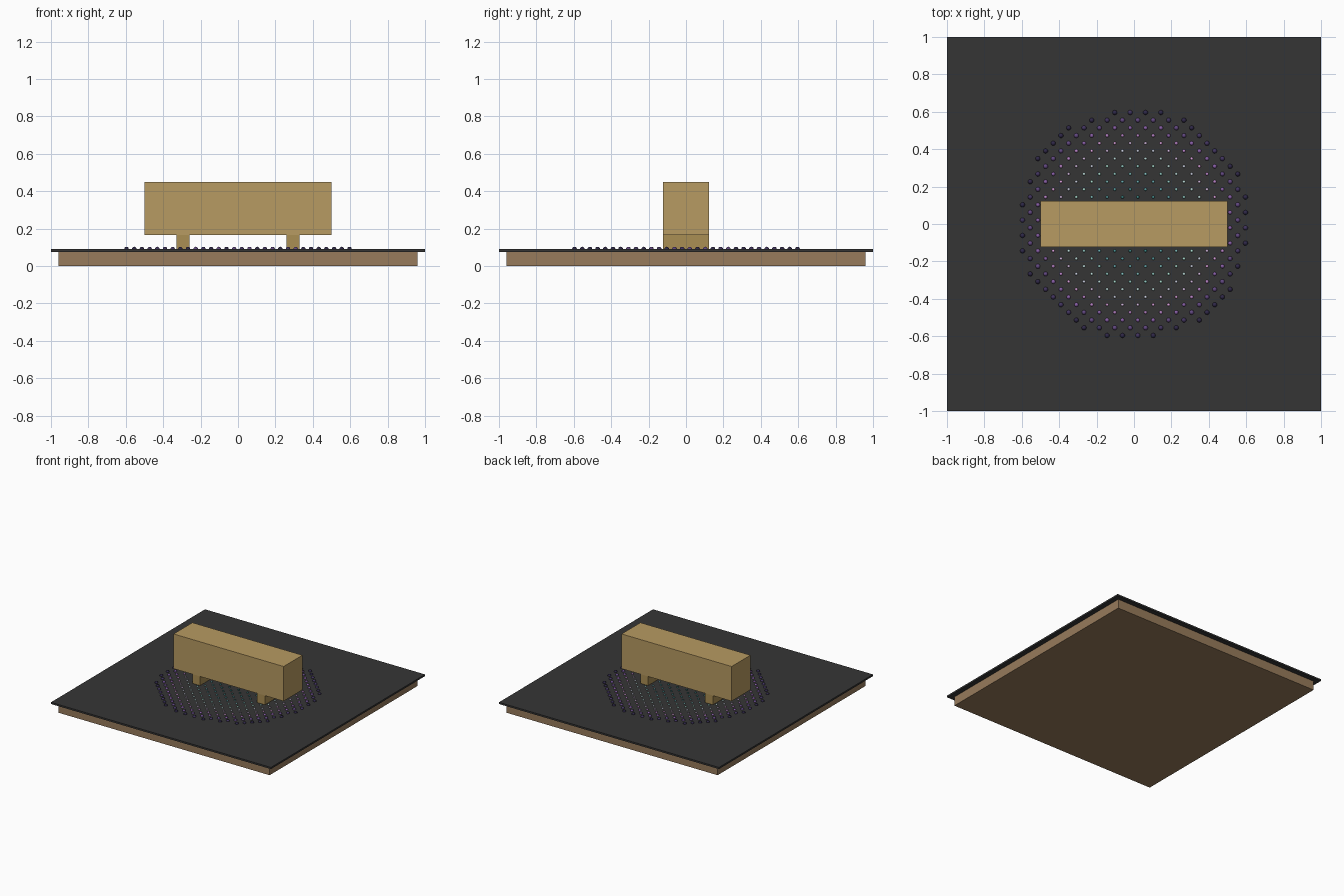
import bpy, bmesh, math
from mathutils import Matrix

if "Cube" in bpy.data.objects:
    bpy.data.objects.remove(bpy.data.objects["Cube"])


def material(name, rgb):
    m = bpy.data.materials.new(name)
    m.diffuse_color = (*[(c / 255) ** 2.2 for c in rgb], 1)
    m.use_nodes = True
    m.node_tree.nodes["Principled BSDF"].inputs["Base Color"].default_value = m.diffuse_color
    return m


def box(name, x, y, z, mat):
    """Box from (min, max) pairs."""
    bpy.ops.mesh.primitive_cube_add(size=1, location=[sum(p) / 2 for p in (x, y, z)])
    ob = bpy.context.object
    ob.name = name
    ob.scale = [p[1] - p[0] for p in (x, y, z)]
    bpy.ops.object.transform_apply(location=False, rotation=False, scale=True)
    ob.data.materials.append(mat)
    return ob


wood = material("light_wood", (182, 153, 98))
leg_wood = material("leg_wood", (168, 141, 84))
brown = material("base_brown", (150, 122, 92))
dark = material("dark_panel", (56, 56, 56))

# Base and overhanging panel
box("base", (-0.96, 0.96), (-0.96, 0.96), (0, 0.077), brown)
box("panel", (-1, 1), (-1, 1), (0.076, 0.09), dark)

# Block raised on two feet
box("block", (-0.5, 0.5), (-0.122, 0.122), (0.165, 0.45), wood)
for side, s in (("left", -1), ("right", 1)):
    box(side + "_foot", sorted((s * 0.26, s * 0.33)), (-0.122, 0.122), (0.088, 0.166), leg_wood)

# Round field of beads: staggered grid, colour and size by distance from centre
PITCH, HALF, LIMIT = 0.0411, 14.5, 15.15
STOPS = [(0, (40, 95, 90)), (0.16, (70, 140, 140)), (0.24, (110, 175, 180)),
         (0.34, (180, 228, 212)), (0.40, (205, 205, 225)), (0.46, (222, 160, 222)),
         (0.52, (135, 95, 165)), (0.57, (75, 60, 105)), (0.63, (42, 38, 62))]


def ramp(r):
    for (r0, c0), (r1, c1) in zip(STOPS, STOPS[1:]):
        if r <= r1:
            t = (r - r0) / (r1 - r0)
            return [a + (b - a) * t for a, b in zip(c0, c1)]
    return STOPS[-1][1]


BANDS = 20
bead_mesh = bpy.data.meshes.new("beads")
for k in range(BANDS):
    bead_mesh.materials.append(material(f"bead_ring_{k}", ramp((k + 0.5) * 0.63 / BANDS)))
bm = bmesh.new()
for i in range(30):
    for j in range(30):
        u, v = i - HALF, j - HALF
        d = math.hypot(u, v)
        if (i + j) % 2 == 0 or d > LIMIT:
            continue
        r = d * PITCH
        size = 0.008 + 0.005 * max(0, min(1, (r - 0.46) / 0.1))
        made = bmesh.ops.create_uvsphere(bm, u_segments=10, v_segments=6, radius=size,
                                         matrix=Matrix.Translation((u * PITCH, v * PITCH, 0.09)))
        for f in {f for vert in made["verts"] for f in vert.link_faces}:
            f.material_index = min(BANDS - 1, int(r / 0.63 * BANDS))
            f.smooth = True
bm.to_mesh(bead_mesh)
bm.free()
bpy.context.collection.objects.link(bpy.data.objects.new("beads", bead_mesh))
